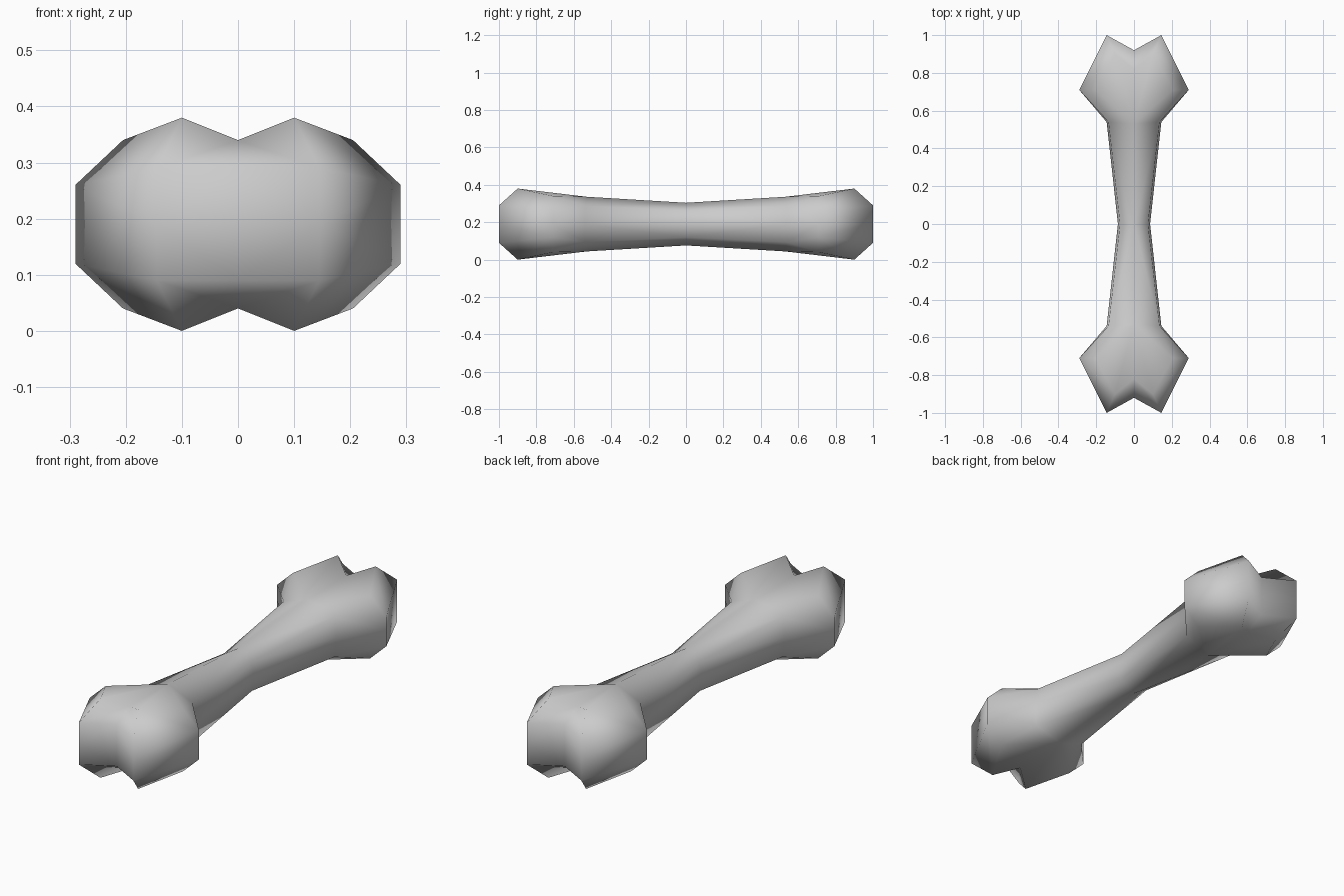
import bpy
import bmesh
from mathutils import Vector

default = bpy.data.objects.get("Cube")
if default:
    bpy.data.objects.remove(default, do_unlink=True)

# Plain grey bone colour
grey = bpy.data.materials.new("bone_grey")
grey.use_nodes = True
grey.diffuse_color = (0.6, 0.6, 0.6, 1)
grey.node_tree.nodes["Principled BSDF"].inputs["Base Color"].default_value = (0.6, 0.6, 0.6, 1)

# One eighth of the bone, relative to its middle
points = {
    # shaft middle: top, shoulder, side
    "mid_top": (0, 0, 0.114), "mid_shoulder": (0.074, 0, 0.07), "mid_side": (0.085, 0, 0),
    # neck, where the shaft meets the knob
    "neck_top": (0, 0.53, 0.146), "neck_shoulder": (0.135, 0.54, 0.097), "neck_side": (0.145, 0.54, 0),
    # knob
    "groove": (0, 0.82, 0.15), "peak": (0.1, 0.9, 0.19), "bevel": (0.205, 0.71, 0.15),
    "flank": (0.29, 0.71, 0.07), "flank_side": (0.29, 0.71, 0),
    "tip": (0.145, 1, 0.1), "tip_side": (0.145, 1, 0),
    "notch": (0, 0.92, 0.1), "notch_side": (0, 0.92, 0),
}
faces = [
    # shaft
    "mid_top mid_shoulder neck_shoulder neck_top",
    "mid_shoulder mid_side neck_side neck_shoulder",
    # knob top
    "neck_top neck_shoulder bevel", "neck_top bevel peak", "neck_top peak groove",
    # knob side
    "neck_shoulder neck_side flank_side flank", "neck_shoulder flank bevel",
    "peak bevel flank tip", "flank flank_side tip_side tip",
    # end notch
    "groove peak tip notch", "notch tip tip_side notch_side",
]

# Build the eighth and mirror it across all three planes
bm = bmesh.new()
for sx in (1, -1):
    for sy in (1, -1):
        for sz in (1, -1):
            verts = {name: bm.verts.new(Vector((x * sx, y * sy, z * sz + 0.19)))
                     for name, (x, y, z) in points.items()}
            for face in faces:
                bm.faces.new([verts[name] for name in face.split()])
bmesh.ops.remove_doubles(bm, verts=bm.verts, dist=0.0005)
bmesh.ops.recalc_face_normals(bm, faces=bm.faces)
for face in bm.faces:
    face.smooth = True

mesh = bpy.data.meshes.new("bone")
bm.to_mesh(mesh)
bm.free()
mesh.materials.append(grey)
bone = bpy.data.objects.new("bone", mesh)
bpy.context.collection.objects.link(bone)
